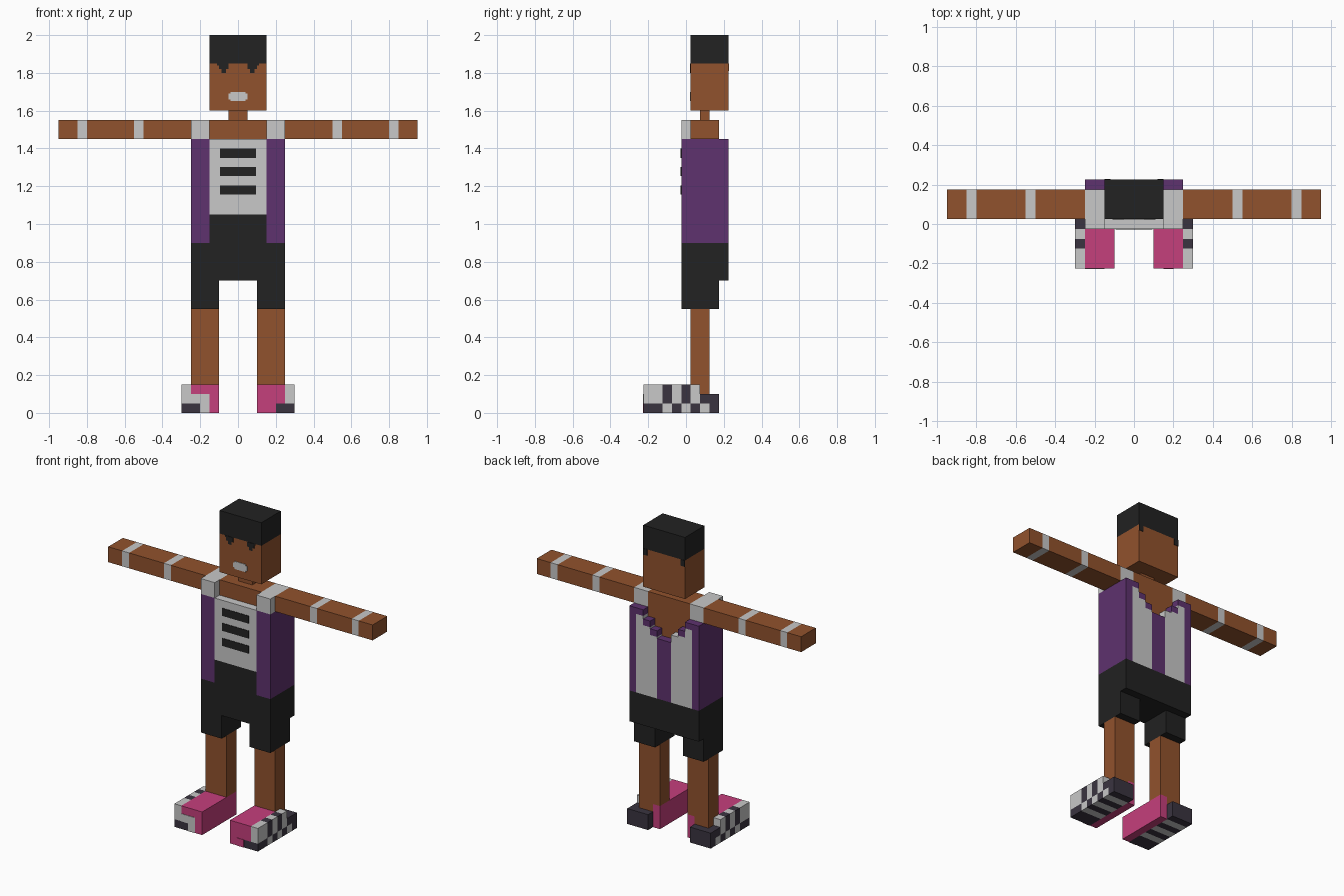
import bpy, bmesh

if "Cube" in bpy.data.objects:
    bpy.data.objects.remove(bpy.data.objects["Cube"])

# One flat material per colour (linear values)
COLOURS = {
    "brown skin": (0.283, 0.084, 0.026), "light grey": (0.58, 0.58, 0.58),
    "purple": (0.112, 0.032, 0.156), "black": (0.016, 0.016, 0.016),
    "pink": (0.558, 0.05, 0.202), "charcoal": (0.042, 0.034, 0.051),
}
MATS = {}
for label, rgb in COLOURS.items():
    MATS[label] = bpy.data.materials.new(label)
    MATS[label].diffuse_color = (*rgb, 1)
SKIN, WHITE, PURPLE, BLACK, PINK, DARK = COLOURS


def part(name, boxes, mirror=False):
    """One object from boxes (x0, x1, y0, y1, z0, z1, colour), optionally mirrored in x."""
    if mirror:
        boxes = boxes + [(-b[1], -b[0], *b[2:]) for b in boxes]
    used = list(dict.fromkeys(b[6] for b in boxes))
    bm = bmesh.new()
    for x0, x1, y0, y1, z0, z1, colour in boxes:
        verts = bmesh.ops.create_cube(bm, size=1)["verts"]
        for v in verts:
            v.co = (x1 if v.co.x > 0 else x0, y1 if v.co.y > 0 else y0,
                    z1 if v.co.z > 0 else z0)
        for f in {f for v in verts for f in v.link_faces}:
            f.material_index = used.index(colour)
    mesh = bpy.data.meshes.new(name)
    bm.to_mesh(mesh)
    bm.free()
    for colour in used:
        mesh.materials.append(MATS[colour])
    ob = bpy.data.objects.new(name, mesh)
    bpy.context.collection.objects.link(ob)
    return ob


T = 0.003  # thickness of painted plates

# Head, hair and mouth
part("head", [(-.15, .15, .025, .225, 1.6, 1.85, SKIN)])
part("hair", [(-.15, .15, .025, .225, 1.85, 2.0, BLACK)])
part("hair_fringe", [(.05, .1, .025 - T, .025, 1.82, 1.85, BLACK),
                     (.0625, .0875, .025 - T, .025, 1.8, 1.82, BLACK),
                     (.1, .11, .025 - T, .025, 1.84, 1.85, BLACK),
                     (.12, .15, .225, .225 + T, 1.81, 1.85, BLACK)], mirror=True)
part("mouth", [(-.04, .04, .025 - T, .025, 1.65, 1.7, WHITE),
               (.04, .05, .025 - T, .025, 1.66, 1.69, WHITE),
               (-.05, -.04, .025 - T, .025, 1.66, 1.69, WHITE)])
part("neck", [(-.05, .05, .075, .125, 1.55, 1.6, SKIN)])

# Arms with bands
cuts = [.25, .5, .55, .8, .85, .95]
part("arms", [(a, b, .025, .175, 1.45, 1.55, WHITE if i % 2 else SKIN)
              for i, (a, b) in enumerate(zip(cuts, cuts[1:]))], mirror=True)

# Torso and jersey
part("chest", [(-.15, .15, .025, .175, .9, 1.55, SKIN)])
part("shoulder_straps", [(.15, .25, -.025, .175, 1.45, 1.55, WHITE)], mirror=True)
part("jersey_sides", [(.15, .25, -.025, .175, .9, 1.45, PURPLE)], mirror=True)
part("jersey_front", [(-.15, .15, -.025, .025, 1.05, 1.45, WHITE),
                      (-.15, .15, -.025, .025, .9, 1.05, BLACK)])
# Plain dark bars stand in for the printed chest marking
part("chest_bars", [(-.095, .095, -.025 - T, -.025, z, z + .05, BLACK)
                    for z in (1.155, 1.253, 1.35)])

# Jersey back: striped columns stepping down to a V neckline
back = [(-.05, .05, .175, .225, .9, 1.29, PURPLE)]
for s in (1, -1):
    for x, top in ((.05, 1.34), (.1, 1.39), (.15, 1.45), (.2, 1.45)):
        lo, hi = sorted((s * x, s * (x + .05)))
        trim = 0 if (s < 0 and x == .05) else .04
        if x == .2:
            back.append((lo, hi, .175, .225, .9, top, PURPLE))
        else:
            back.append((lo, hi, .175, .225, .9, top - trim, WHITE))
            if trim:
                back.append((lo, hi, .175, .225, top - trim, top, PURPLE))
part("jersey_back", back)

# Shorts and legs
part("shorts", [(-.25, .25, -.025, .225, .7, .9, BLACK)])
part("shorts_legs", [(.1, .25, -.025, .175, .55, .7, BLACK)], mirror=True)
part("legs", [(.1, .25, .025, .125, .15, .55, SKIN),
              (.15, .25, .075, .125, .05, .15, SKIN)], mirror=True)

# Shoes: pink upper, inner wall and toe
part("shoe_uppers", [(.1, .25, -.225, .075, .05, .15, PINK),
                     (.1, .15, -.225, .125, 0, .05, PINK),
                     (.1, .15, .075, .125, .05, .15, PINK)], mirror=True)

# Shoes: alternating blocks along the outer side, sole and heel
blocks = []
for i in range(8):
    y0, y1 = -.225 + .05 * i, -.175 + .05 * i
    odd = i > 1 and i % 2 == 0
    blocks.append((.15, .3, y0, y1, 0, .05, WHITE if odd else DARK))
    if i < 6:
        blocks.append((.25, .3, y0, y1, .05, .15, DARK if odd else WHITE))
    else:
        blocks.append((.25 if i == 6 else .15, .3, y0, y1, .05, .1, DARK))
part("shoe_outer_blocks", blocks, mirror=True)

# Toe patches differ between the two shoes
part("right_toe_patch", [(.15, .2, -.225 - T, -.225, 0, .05, PINK)])
part("left_toe_patch", [(-.2, -.15, -.225 - T, -.225, 0, .1, WHITE),
                        (-.25, -.2, -.225 - T, -.225, .05, .1, WHITE)])

for m in bpy.data.materials:
    if m.users and not m.is_grease_pencil:
        m.use_nodes = True
        m.node_tree.nodes["Principled BSDF"].inputs["Base Color"].default_value = m.diffuse_color
